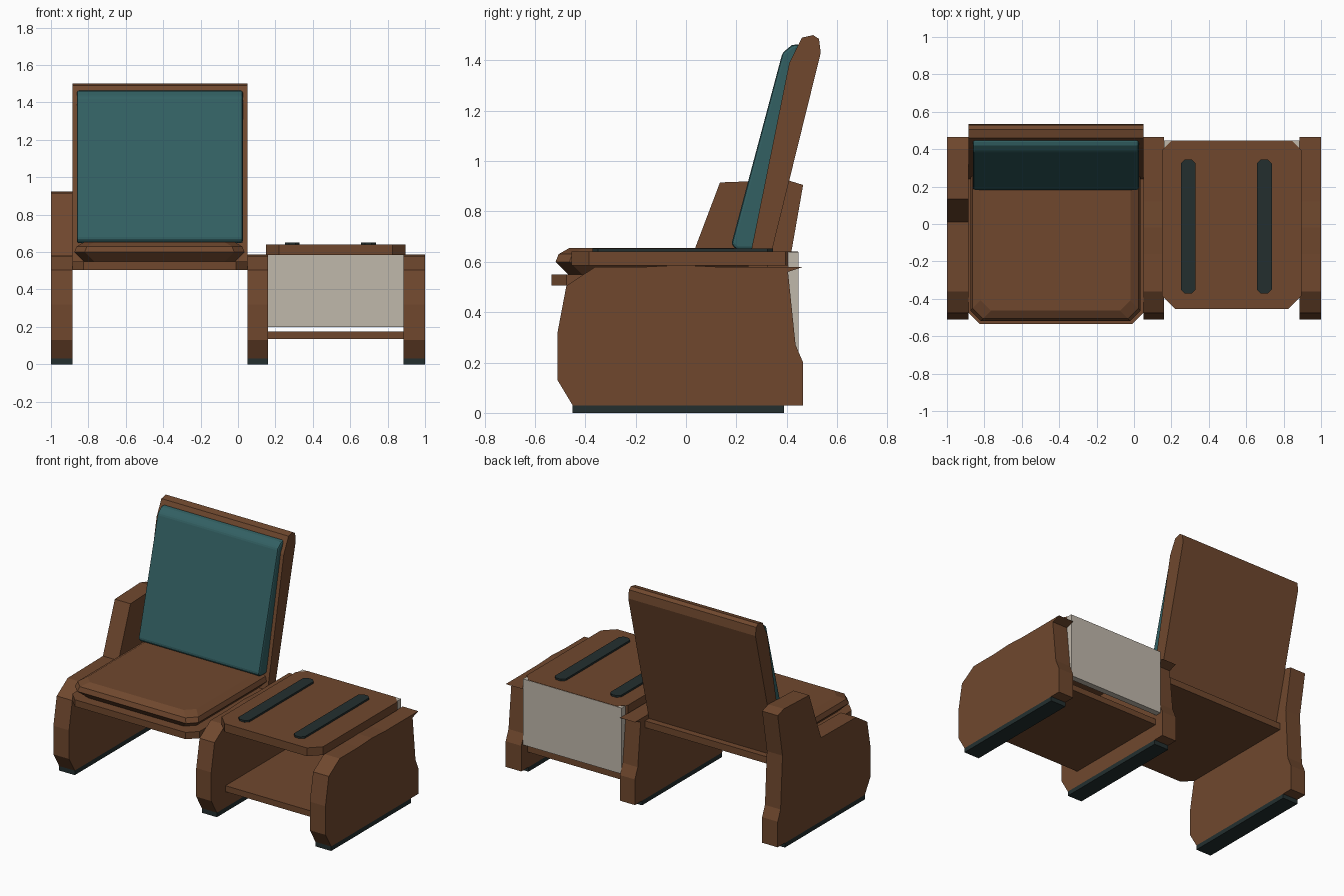
import bpy, bmesh

if "Cube" in bpy.data.objects:
    bpy.data.objects.remove(bpy.data.objects["Cube"])

def material(name, rgb):
    m = bpy.data.materials.new(name)
    m.diffuse_color = (*rgb, 1)
    m.use_nodes = True
    m.node_tree.nodes["Principled BSDF"].inputs["Base Color"].default_value = m.diffuse_color
    return m

WOOD = material("brown", (0.160, 0.064, 0.027))
TEAL = material("teal", (0.032, 0.117, 0.124))
DARK = material("dark_slate", (0.017, 0.028, 0.028))
PALE = material("pale_grey", (0.53, 0.48, 0.41))

def loft(name, rings, mat, bevel=0):
    """Join equal-length rings of points into a capped solid."""
    bm = bmesh.new()
    loops = [[bm.verts.new(p) for p in r] for r in rings]
    n = len(loops[0])
    for a, b in zip(loops, loops[1:]):
        for i in range(n):
            j = (i + 1) % n
            bm.faces.new((a[i], a[j], b[j], b[i]))
    bm.faces.new(loops[0][::-1])
    bm.faces.new(loops[-1])
    bmesh.ops.recalc_face_normals(bm, faces=bm.faces)
    me = bpy.data.meshes.new(name)
    bm.to_mesh(me)
    bm.free()
    me.materials.append(mat)
    ob = bpy.data.objects.new(name, me)
    bpy.context.collection.objects.link(ob)
    if bevel:
        mod = ob.modifiers.new("bevel", 'BEVEL')
        mod.width, mod.segments = bevel, 2
    return ob

def extrude_x(name, profile, x0, x1, mat, bevel=0):
    return loft(name, [[(x, y, z) for y, z in profile] for x in (x0, x1)], mat, bevel)

def box(name, x0, x1, y0, y1, z0, z1, mat):
    return extrude_x(name, [(y0, z0), (y1, z0), (y1, z1), (y0, z1)], x0, x1, mat)

def outline(x0, x1, y0, y1, front, back, z, inset=0):
    """Rectangle with cut corners, optionally shrunk."""
    x0, x1, y0, y1 = x0 + inset, x1 - inset, y0 + inset, y1 - inset
    return [(x, y, z) for x, y in (
        (x0 + front, y0), (x1 - front, y0), (x1, y0 + front), (x1, y1 - back),
        (x1 - back, y1), (x0 + back, y1), (x0, y1 - back), (x0, y0 + front))]

# Side panels and their dark feet; the outer left one carries a raised armrest
front_edge = [(-0.45, 0.03), (0.465, 0.03), (0.465, 0.20), (0.435, 0.27)]
nose = [(-0.36, 0.58), (-0.475, 0.505), (-0.51, 0.32), (-0.51, 0.13)]
low_top = [(0.405, 0.56), (0.465, 0.58), (0.12, 0.58), (-0.02, 0.587), (-0.16, 0.58)]
arm_top = [(0.415, 0.62), (0.465, 0.905), (0.40, 0.925), (0.135, 0.915), (0.01, 0.585)]
for side, x0, x1, top in (("left", -1, -0.885, arm_top),
                          ("middle", 0.05, 0.16, low_top),
                          ("right", 0.885, 1, low_top)):
    extrude_x(side + "_panel", front_edge + top + nose, x0, x1, WOOD)
    box(side + "_foot", x0, x1, -0.45, 0.39, 0, 0.03, DARK)

# Seat base and the chamfered cushion over it
loft("seat_base", [outline(-0.885, 0.05, -0.535, 0.36, 0.06, 0, z) for z in (0.505, 0.55)], WOOD)
loft("seat_cushion", [outline(-0.875, 0.035, -0.518, 0.33, 0.055, 0.01, z, i) for z, i in (
    (0.55, 0.05), (0.59, 0.01), (0.60, 0), (0.63, 0.012), (0.655, 0.055))], WOOD)

# Reclined backrest shell and teal pad
extrude_x("backrest", [(0.24, 0.55), (0.318, 0.55), (0.535, 1.43), (0.528, 1.485),
                       (0.505, 1.50), (0.46, 1.49), (0.41, 1.39)], -0.885, 0.05, WOOD)
extrude_x("back_pad", [(0.18, 0.67), (0.20, 0.648), (0.27, 0.648), (0.45, 1.465),
                       (0.42, 1.46), (0.383, 1.43)], -0.862, 0.026, TEAL, 0.012)

# Side table: top, dark strips, shelf and pale back panel
loft("table_top", [outline(0.15, 0.895, -0.455, 0.445, 0.07, 0.05, z) for z in (0.585, 0.64)], WOOD)
for i, x in enumerate((0.25, 0.657)):
    loft(f"table_strip_{i + 1}", [outline(x, x + 0.08, -0.372, 0.345, 0.022, 0.022, z)
                                  for z in (0.638, 0.652)], DARK)
box("shelf", 0.16, 0.885, -0.36, 0.40, 0.135, 0.175, WOOD)
box("table_back", 0.16, 0.885, 0.405, 0.447, 0.20, 0.638, PALE)
